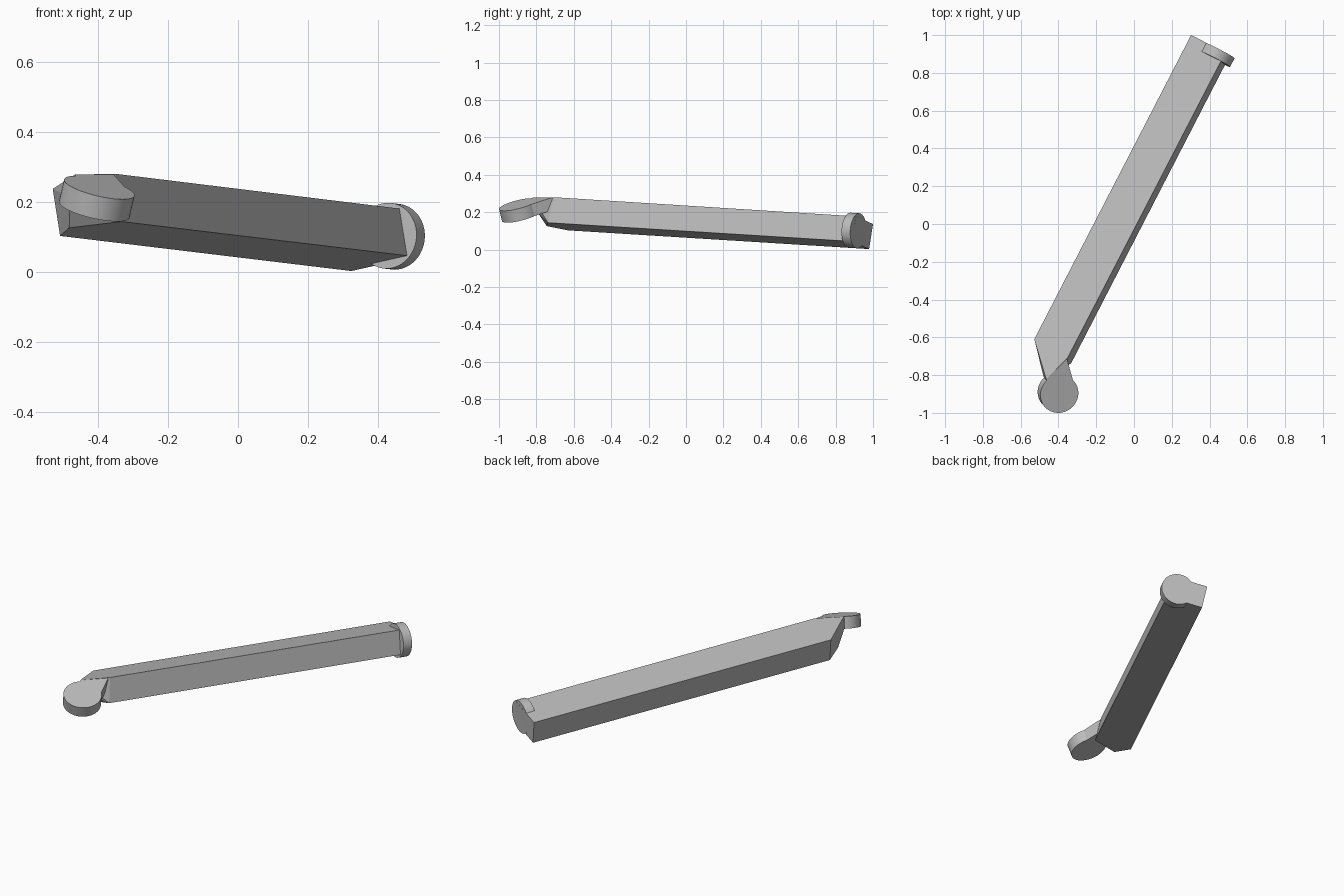
import bpy
import bmesh
from mathutils import Vector

if "Cube" in bpy.data.objects:
    bpy.data.objects.remove(bpy.data.objects["Cube"])

grey = bpy.data.materials.new("plain grey")
grey.use_nodes = True
colour = (0.5, 0.5, 0.5, 1)
grey.diffuse_color = colour
grey.node_tree.nodes["Principled BSDF"].inputs["Base Color"].default_value = colour


def finish(name, bm):
    bmesh.ops.recalc_face_normals(bm, faces=bm.faces)
    mesh = bpy.data.meshes.new(name)
    bm.to_mesh(mesh)
    bm.free()
    mesh.materials.append(grey)
    obj = bpy.data.objects.new(name, mesh)
    bpy.context.collection.objects.link(obj)
    return obj


def solid(name, points):
    """Convex block around its corner points, with clean flat faces."""
    bm = bmesh.new()
    for p in points:
        bm.verts.new(p)
    out = bmesh.ops.convex_hull(bm, input=bm.verts)
    loose = {g for g in out["geom_interior"] if isinstance(g, bmesh.types.BMVert)}
    bmesh.ops.delete(bm, geom=list(loose), context="VERTS")
    bmesh.ops.dissolve_limit(bm, angle_limit=0.03, verts=bm.verts, edges=bm.edges)
    return finish(name, bm)


def disc(name, face_centre, axis, radius, thickness):
    """Round plate whose outer face sits at face_centre and looks along axis."""
    bm = bmesh.new()
    bmesh.ops.create_cone(bm, cap_ends=True, segments=48, radius1=radius,
                          radius2=radius, depth=thickness)
    bmesh.ops.translate(bm, verts=bm.verts, vec=(0, 0, -thickness / 2))
    turn = axis.to_track_quat("Z", "Y").to_matrix().to_4x4()
    bmesh.ops.transform(bm, matrix=turn, verts=bm.verts)
    bmesh.ops.translate(bm, verts=bm.verts, vec=face_centre)
    obj = finish(name, bm)
    bpy.ops.object.select_all(action="DESELECT")
    obj.select_set(True)
    bpy.context.view_layer.objects.active = obj
    bpy.ops.object.shade_smooth_by_angle(angle=0.6)
    return obj


# Beam directions: length, width and downward depth
along = Vector((0.83, 1.61, -0.1))
across = Vector((0.182, -0.0915, 0.041))
down = Vector((0.021, -0.021, -0.134))

# Tilted front plate
plate_axis = Vector((0.22, -0.24, 0.945)).normalized()
plate_centre = Vector((-0.395, -0.9, 0.241))
plate_depth = 0.067


def on_plate(x, y):
    """Point of the plate's top plane above x, y."""
    n, c = plate_axis, plate_centre
    return Vector((x, y, c.z - (n.x * (x - c.x) + n.y * (y - c.y)) / n.z))


# Long beam with a bevelled, undercut front end
rear = Vector((0.302, 1.0, 0.137))
front = rear - along
corners = [rear, rear + across, front]
corners += [p + down for p in corners]
fold_left, fold_right = on_plate(-0.465, -0.82), on_plate(-0.35, -0.705)
corners += [fold_left, fold_left - plate_axis * plate_depth, fold_right,
            Vector((-0.481, -0.745, 0.126)), Vector((-0.333, -0.738, 0.144))]
solid("beam", corners)

# Neck from the beam to the front plate
top = [fold_left, on_plate(-0.355, -0.715), on_plate(-0.322, -0.83), on_plate(-0.44, -0.9)]
solid("neck", top + [p - plate_axis * plate_depth for p in top])

# Round joint plates
disc("front_disc", plate_centre, plate_axis, 0.103, plate_depth)
disc("rear_disc", rear + across * 0.75 + down / 2, along.normalized(), 0.094, 0.052)
